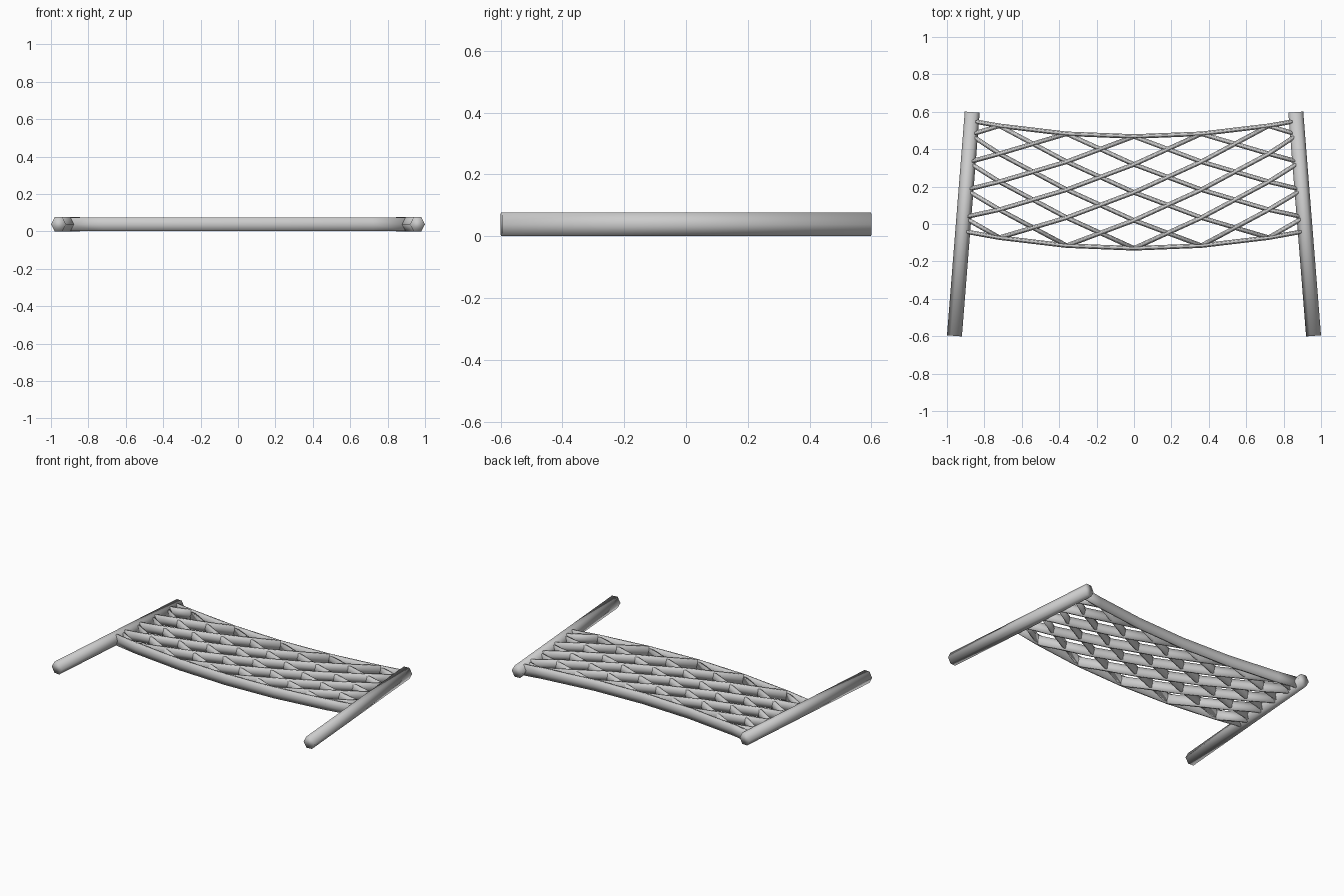
import bpy, bmesh, math
from mathutils import Vector

if "Cube" in bpy.data.objects:
    bpy.data.objects.remove(bpy.data.objects["Cube"])

MID = 0.038          # mid height of the whole net
STEP = 0.36          # horizontal spacing of the mesh knots
ROWS = 4             # knots between lower and upper cord


def tube(name, pts, half_w, half_h, z, sides=6):
    """Low-sided smooth tube through flat points, with its own width and height."""
    bm = bmesh.new()
    P = [Vector((x, y, z)) for x, y in pts]
    rings = []
    for i, p in enumerate(P):
        t = (P[min(i + 1, len(P) - 1)] - P[max(i - 1, 0)]).normalized()
        side = Vector((-t.y, t.x, 0))
        ring = []
        for k in range(sides):
            a = 2 * math.pi * k / sides
            top = math.sin(a) / math.sin(math.pi / 3)   # flat top at full height
            ring.append(bm.verts.new(p + side * half_w * math.cos(a)
                                     + Vector((0, 0, half_h * top))))
        rings.append(ring)
    for a, b in zip(rings, rings[1:]):
        for k in range(sides):
            n = (k + 1) % sides
            bm.faces.new((a[k], a[n], b[n], b[k]))
    bm.faces.new(rings[0])
    bm.faces.new(rings[-1])
    bmesh.ops.recalc_face_normals(bm, faces=bm.faces)
    for f in bm.faces:
        f.smooth = True
    me = bpy.data.meshes.new(name)
    bm.to_mesh(me)
    bm.free()
    ob = bpy.data.objects.new(name, me)
    bpy.context.collection.objects.link(ob)
    return ob


def knot(i, v):
    """Position of column i and height fraction v on the sagging net."""
    x = i * STEP
    y = -0.13 + 0.598 * v + 0.11 * x * x
    if abs(i) > 2:                       # tie the last half column to the pole
        x = math.copysign(0.9125 - 0.079 * y, i)
        y = -0.13 + 0.598 * v + 0.11 * x * x
    return x, y


COLS = [-2.5, -2, -1, 0, 1, 2, 2.5]

# two leaning poles
for s, side in ((-1, "left"), (1, "right")):
    tube(side + "_pole", [(s * 0.96, -0.598), (s * 0.865, 0.598)], 0.04, MID, MID)

# upper and lower border cords
tube("upper_cord", [knot(i, 1) for i in COLS], 0.012, MID - 0.001, MID)
tube("lower_cord", [knot(i, 0) for i in COLS], 0.012, MID - 0.001, MID)

# two crossing families of diagonal cords, rising ones lie on top
n = 0
for start in range(-6, 3):
    path = [(i, (i - start) / ROWS) for i in COLS if 0 <= (i - start) / ROWS <= 1]
    if len(path) < 2:
        continue
    n += 1
    rise = [knot(i, v) for i, v in path]
    fall = [(-x, y) for x, y in reversed(rise)]
    tube("rising_cord_%d" % n, rise, 0.012, 0.032, MID + 0.005)
    tube("falling_cord_%d" % n, fall, 0.012, 0.032, MID - 0.005)
